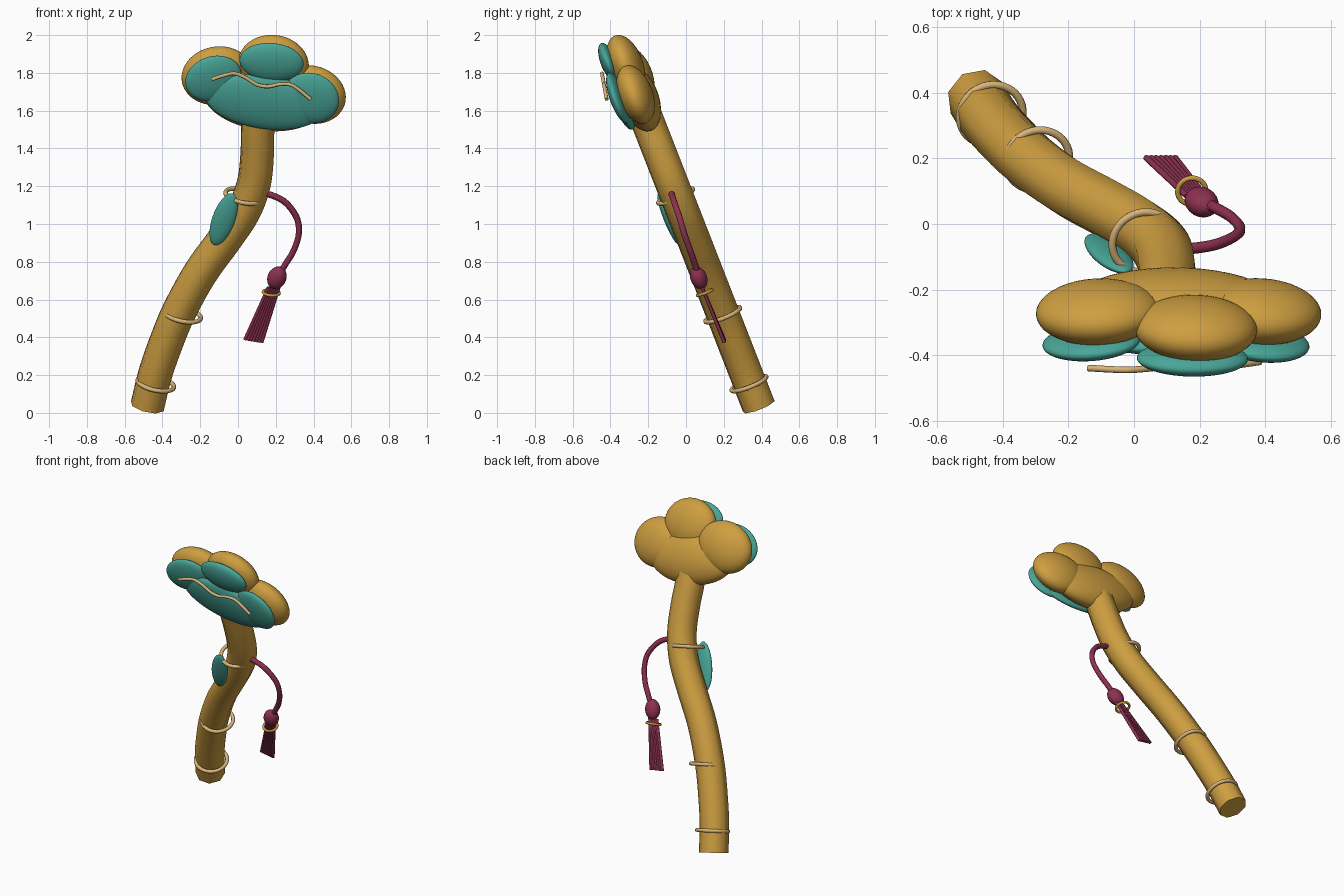
import bpy
import math
from mathutils import Matrix, Vector

if "Cube" in bpy.data.objects:
    bpy.data.objects.remove(bpy.data.objects["Cube"])


def material(name, rgb):
    m = bpy.data.materials.new(name)
    m.diffuse_color = (*rgb, 1)
    m.use_nodes = True
    m.node_tree.nodes["Principled BSDF"].inputs["Base Color"].default_value = m.diffuse_color
    return m


GOLD = material("gold", (0.62, 0.345, 0.052))
TEAL = material("teal", (0.066, 0.38, 0.315))
CREAM = material("cream", (0.68, 0.46, 0.19))
WINE = material("burgundy", (0.27, 0.03, 0.08))

TILT = math.radians(21.3)


def frame(roll):
    """Lean towards the front, then roll clockwise as seen from the front."""
    return (Matrix.Rotation(math.radians(roll), 4, 'Y')
            @ Matrix.Rotation(TILT, 4, 'X'))


def finish(name, mat):
    ob = bpy.context.object
    ob.name = name
    ob.data.materials.clear()
    ob.data.materials.append(mat)
    bpy.ops.object.shade_smooth_by_angle(angle=math.radians(50))
    return ob


def ellipsoid(name, mat, centre, radii, roll=0, segs=40, rings=24):
    bpy.ops.mesh.primitive_uv_sphere_add(segments=segs, ring_count=rings)
    ob = bpy.context.object
    ob.matrix_world = (Matrix.Translation(centre) @ frame(roll)
                       @ Matrix.Diagonal((*radii, 1)))
    return finish(name, mat)


def torus(name, mat, centre, major, minor, roll=12):
    bpy.ops.mesh.primitive_torus_add(major_radius=major, minor_radius=minor,
                                     major_segments=40, minor_segments=10)
    bpy.context.object.matrix_world = Matrix.Translation(centre) @ frame(roll)
    return finish(name, mat)


def spline_points(pts, steps):
    """Catmull-Rom points through the given path."""
    p = [Vector(q) for q in pts]
    p = [2 * p[0] - p[1]] + p + [2 * p[-1] - p[-2]]
    out = []
    for a, b, c, d in zip(p, p[1:], p[2:], p[3:]):
        for k in range(steps):
            t = k / steps
            out.append(0.5 * (2 * b + (c - a) * t
                              + (2 * a - 5 * b + 4 * c - d) * t * t
                              + (3 * b - a - 3 * c + d) * t ** 3))
    return out + [p[-2]]


def tube(name, mat, pts, radius, res=2, steps=8):
    path = spline_points(pts, steps)
    cu = bpy.data.curves.new(name, 'CURVE')
    cu.dimensions = '3D'
    cu.bevel_depth = radius
    cu.bevel_resolution = res
    cu.use_fill_caps = True
    sp = cu.splines.new('POLY')
    sp.points.add(len(path) - 1)
    for point, co in zip(sp.points, path):
        point.co = (*co, 1)
    ob = bpy.data.objects.new(name, cu)
    bpy.context.collection.objects.link(ob)
    bpy.ops.object.select_all(action='DESELECT')
    bpy.context.view_layer.objects.active = ob
    ob.select_set(True)
    bpy.ops.object.convert(target='MESH')
    return finish(name, mat)


# Handle: S-curved stem lying in one leaning plane
stem_xz = [(-0.48, 0.035), (-0.44, 0.2), (-0.385, 0.36), (-0.315, 0.53),
           (-0.2, 0.74), (-0.07, 0.92), (0.03, 1.07), (0.085, 1.22),
           (0.102, 1.38), (0.104, 1.5), (0.115, 1.64)]
tube("stem", GOLD, [(x, 0.385 - 0.39 * (z - 0.035), z) for x, z in stem_xz],
     0.092, steps=5)

# Head: gold cloud lobes
ellipsoid("head_body", GOLD, (0.13, -0.245, 1.663), (0.32, 0.10, 0.175), 9)
ellipsoid("head_lobe_left", GOLD, (-0.11, -0.268, 1.785), (0.19, 0.09, 0.162), -10)
ellipsoid("head_lobe_right", GOLD, (0.388, -0.267, 1.685), (0.185, 0.09, 0.16), 15)
ellipsoid("head_lobe_top", GOLD, (0.188, -0.318, 1.845), (0.188, 0.09, 0.163), 8)

# Head: teal inlay on the front of each lobe
ellipsoid("inlay_body", TEAL, (0.14, -0.335, 1.645), (0.318, 0.045, 0.15), 8)
ellipsoid("inlay_left", TEAL, (-0.13, -0.36, 1.77), (0.152, 0.04, 0.125), -18)
ellipsoid("inlay_right", TEAL, (0.385, -0.36, 1.667), (0.152, 0.04, 0.14), 20)
ellipsoid("inlay_top", TEAL, (0.178, -0.41, 1.857), (0.17, 0.042, 0.107), 5)

# Head: wavy wire ornament
wave = [(-0.14, 1.765), (-0.08, 1.785), (-0.02, 1.797), (0.04, 1.775),
        (0.10, 1.738), (0.16, 1.728), (0.22, 1.74), (0.28, 1.737),
        (0.33, 1.705), (0.385, 1.66)]
tube("wave_wire", CREAM, [(x, -0.42 - 0.18 * (z - 1.66), z) for x, z in wave],
     0.01, steps=5)

# Leaf on the front of the stem
ellipsoid("leaf", TEAL, (-0.076, -0.09, 1.025), (0.06, 0.026, 0.155), 20)

# Bands around the stem
for i, c in enumerate([(-0.435, 0.333, 0.155), (-0.293, 0.195, 0.52),
                       (0.03, -0.055, 1.148)]):
    torus(f"band_{i + 1}", CREAM, c, 0.098, 0.012)

# Tassel: cord, bead, ring and strands
tube("cord", WINE, [(0.10, -0.075, 1.165), (0.17, -0.075, 1.155),
                    (0.25, -0.062, 1.115), (0.31, -0.035, 1.035),
                    (0.322, -0.01, 0.95), (0.295, 0.022, 0.86),
                    (0.25, 0.048, 0.785), (0.205, 0.07, 0.71)], 0.017)
ellipsoid("tassel_bead", WINE, (0.206, 0.067, 0.715), (0.05, 0.044, 0.064), 22, 24, 16)
torus("tassel_ring", GOLD, (0.176, 0.1, 0.637), 0.043, 0.008, 5)
for i in range(7):
    top = (0.162 + 0.009 * i, 0.085, 0.665)
    low = (0.037 + 0.0147 * i, 0.202, 0.388 - 0.0025 * i)
    mid = tuple((a + b) / 2 for a, b in zip(top, low))
    tube(f"strand_{i + 1}", WINE, [top, mid, low], 0.0095, steps=2)
